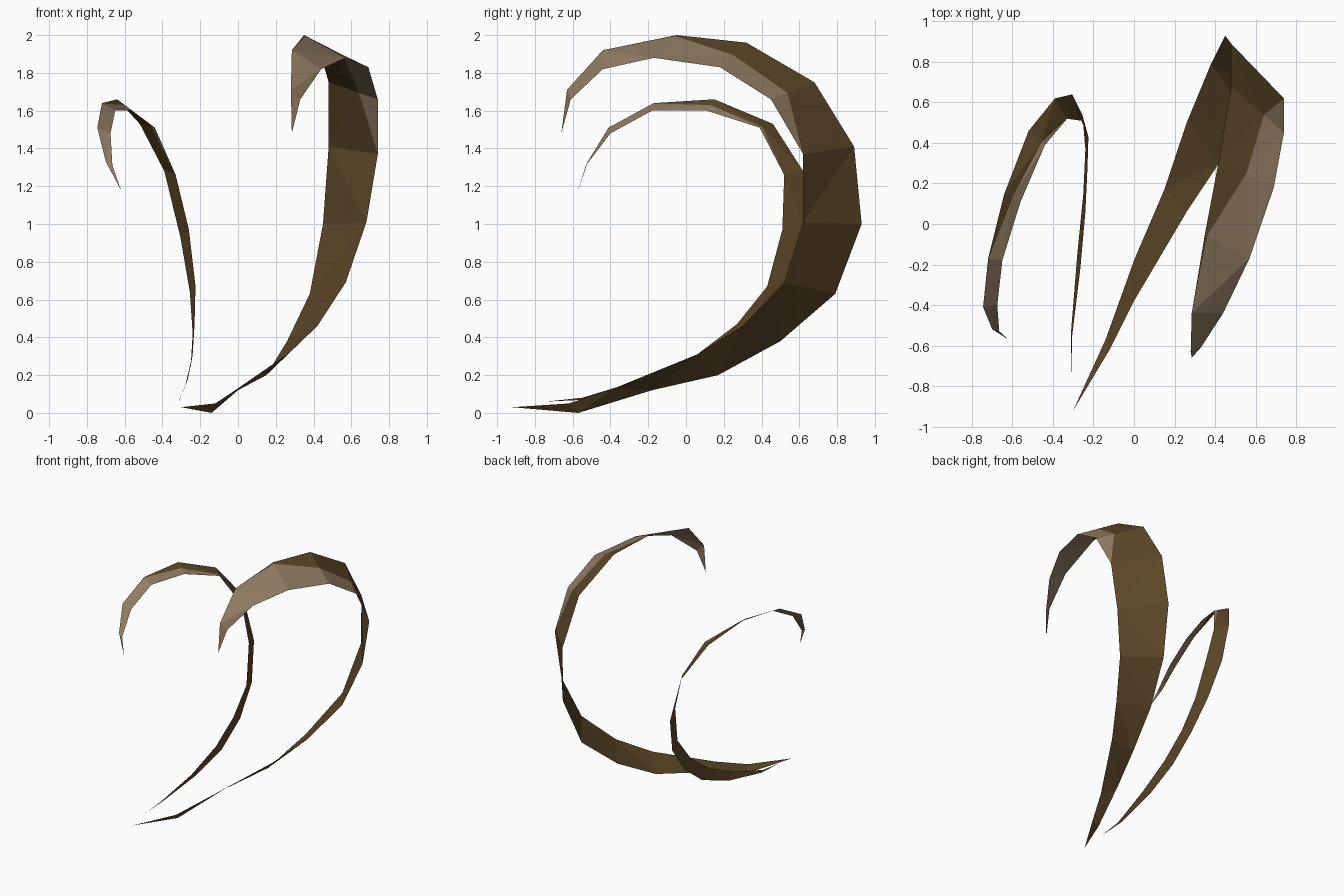
import bpy
import bmesh
from mathutils import Vector


def material(name, rgb):
    m = bpy.data.materials.new(name)
    m.diffuse_color = (*rgb, 1.0)
    return m


BROWN = material("olive_brown", (0.107, 0.064, 0.021))
TAN = material("dry_tan", (0.29, 0.205, 0.125))


def blade(name, root, outer, inner, tip, split):
    """Flat curling ribbon. split maps a station to the dry share of its width,
    measured from the inner edge; later stations are fully dry."""
    bm = bmesh.new()
    rows = []
    stations = [(root, root)] + list(zip(outer, inner)) + [(tip, tip)]
    last = max(split)
    for i, (o, n) in enumerate(stations):
        f = split.get(i, 1.0 if i > last else 0.0)
        o, n = Vector(o), Vector(n)
        rows.append([bm.verts.new(p) for p in (n, n.lerp(o, f), o)])
    for a, b in zip(rows, rows[1:]):
        for k, mat in ((0, 1), (1, 0)):
            face = bm.faces.new((a[k], a[k + 1], b[k + 1], b[k]))
            face.material_index = mat
    # collapse the zero-width strips and pointed ends
    bmesh.ops.remove_doubles(bm, verts=bm.verts, dist=0.0005)
    bmesh.ops.triangulate(bm, faces=bm.faces)
    me = bpy.data.meshes.new(name)
    bm.to_mesh(me)
    bm.free()
    me.materials.append(BROWN)
    me.materials.append(TAN)
    ob = bpy.data.objects.new(name, me)
    bpy.context.collection.objects.link(ob)


# Wide tall blade
blade("large_blade", (-.30, -.92, .03),
      [(-.14, -.57, 0), (0, -.18, .12), (.15, .17, .20), (.26, .50, .38),
       (.38, .79, .63), (.45, .93, 1.0), (.48, .89, 1.41), (.48, .68, 1.75),
       (.42, .32, 1.96), (.35, -.05, 2.0), (.285, -.44, 1.92), (.28, -.63, 1.71)],
      [(-.12, -.62, .05), (0, -.38, .13), (.26, .06, .31), (.42, .30, .46),
       (.57, .52, .69), (.68, .62, 1.01), (.74, .62, 1.37), (.74, .45, 1.66),
       (.69, .18, 1.83), (.57, -.17, 1.88), (.44, -.44, 1.82), (.33, -.61, 1.66)],
      (.285, -.66, 1.48), {8: .38, 9: .5, 10: .95})

# Narrow short blade
blade("small_blade", (-.31, -.74, .06),
      [(-.31, -.52, .07), (-.28, -.15, .14), (-.25, .15, .25), (-.24, .37, .42),
       (-.255, .54, .64), (-.305, .64, .93), (-.39, .62, 1.28), (-.52, .46, 1.53),
       (-.64, .15, 1.66), (-.72, -.17, 1.64), (-.745, -.41, 1.51), (-.70, -.52, 1.33)],
      [(-.305, -.55, .08), (-.265, -.22, .18), (-.24, .06, .31), (-.23, .27, .47),
       (-.225, .43, .67), (-.26, .51, .97), (-.33, .52, 1.26), (-.44, .39, 1.51),
       (-.56, .11, 1.60), (-.65, -.18, 1.60), (-.675, -.40, 1.48), (-.665, -.53, 1.31)],
      (-.62, -.57, 1.18), {8: .2, 9: .5, 10: .95})
